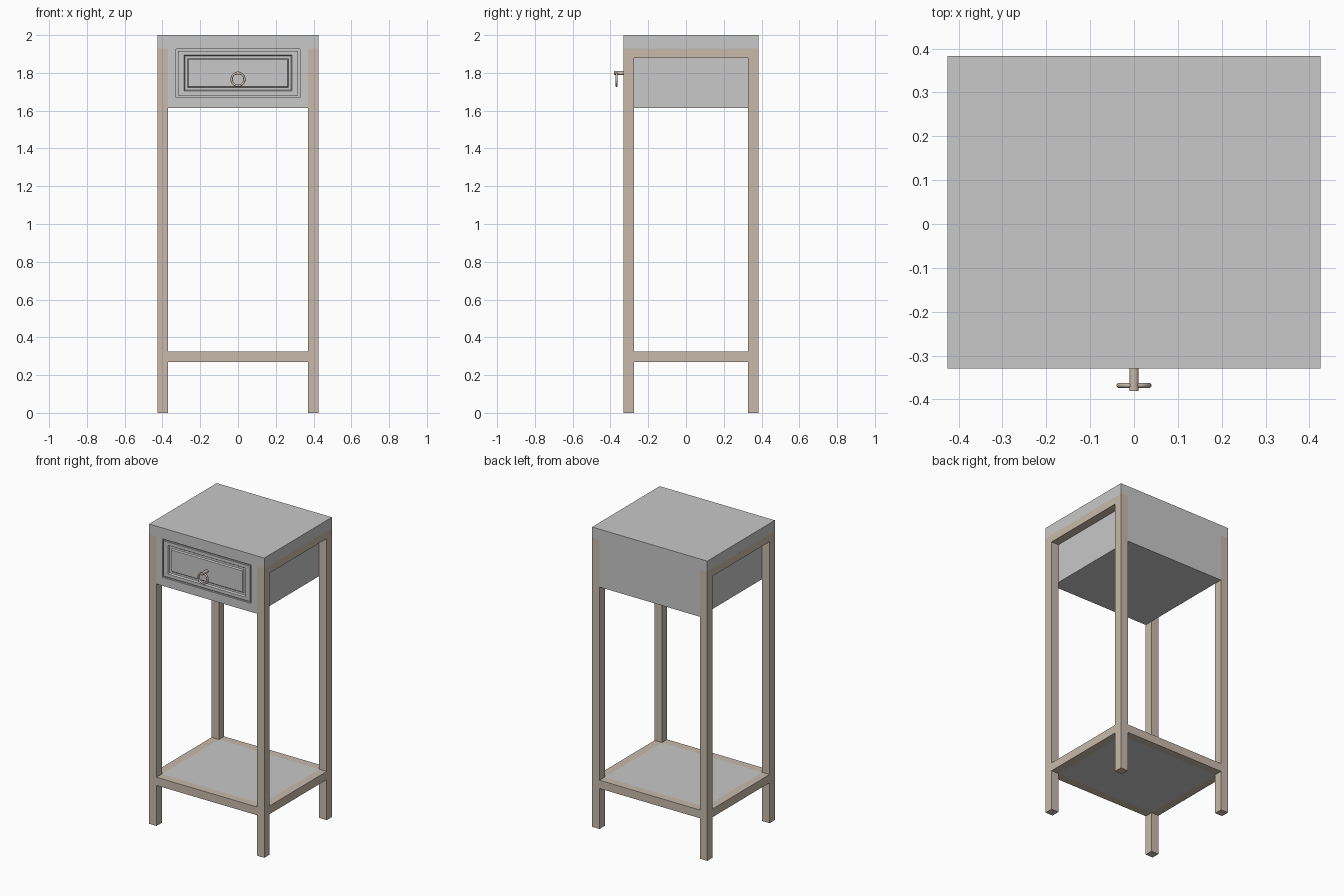
import bpy, bmesh, math
from mathutils import Matrix

if "Cube" in bpy.data.objects:
    bpy.data.objects.remove(bpy.data.objects["Cube"])


def material(name, rgb):
    m = bpy.data.materials.new(name)
    m.diffuse_color = (*rgb, 1)
    m.use_nodes = True
    m.node_tree.nodes["Principled BSDF"].inputs["Base Color"].default_value = m.diffuse_color
    return m


GREY = material("grey paint", (0.58, 0.58, 0.58))
TAN = material("pale wood", (0.58, 0.49, 0.41))

X, Y0, Y1, W = 0.425, -0.33, 0.383, 0.055   # half width, front, back, leg width
XI, YI0, YI1 = X - W, Y0 + W, Y1 - W        # inner faces of the legs
LEG_TOP, BODY_LOW = 1.928, 1.614
SHELF_LOW, SHELF_TOP = 0.27, 0.325


def finish(name, bm, mat):
    bmesh.ops.recalc_face_normals(bm, faces=bm.faces)
    me = bpy.data.meshes.new(name)
    bm.to_mesh(me)
    bm.free()
    me.materials.append(mat)
    ob = bpy.data.objects.new(name, me)
    bpy.context.collection.objects.link(ob)
    return ob


def box(name, x, y, z, mat):
    bm = bmesh.new()
    size = [b - a for a, b in (x, y, z)]
    mid = [(a + b) / 2 for a, b in (x, y, z)]
    bmesh.ops.create_cube(bm, size=1, matrix=Matrix.Translation(mid) @ Matrix.Diagonal((*size, 1)))
    return finish(name, bm, mat)


# Top slab
box("top", (-X, X), (Y0, Y1), (LEG_TOP, 2), GREY)

# Legs, side top rails and shelf rails
for s, side in ((-1, "left"), (1, "right")):
    xs = sorted((s * XI, s * X))
    box(side + "_front_leg", xs, (Y0, YI0), (0, LEG_TOP), TAN)
    box(side + "_back_leg", xs, (YI1, Y1), (0, LEG_TOP), TAN)
    box(side + "_top_rail", xs, (YI0, YI1), (1.878, LEG_TOP), TAN)
    box(side + "_shelf_rail", xs, (YI0, YI1), (SHELF_LOW, SHELF_TOP), TAN)
box("front_shelf_rail", (-XI, XI), (Y0, YI0), (SHELF_LOW, SHELF_TOP), TAN)
box("back_shelf_rail", (-XI, XI), (YI1, Y1), (SHELF_LOW, SHELF_TOP), TAN)
box("shelf", (-XI, XI), (YI0, YI1), (SHELF_LOW, SHELF_TOP), GREY)

# Drawer case: nested rectangles lofted from the back to the moulded front
# Each step: half width, half height, depth behind the front
MID = 1.799
steps = [(0.328, 0.128, 0), (0.328, 0.128, 0.012), (0.318, 0.118, 0.012), (0.318, 0.118, 0),
         (0.287, 0.096, 0), (0.281, 0.090, 0.010), (0.268, 0.077, 0.010), (0.262, 0.071, 0.002)]
bm = bmesh.new()


def ring(x, low, high, y):
    return [bm.verts.new(p) for p in ((-x, y, low), (x, y, low), (x, y, high), (-x, y, high))]


rings = [ring(XI, BODY_LOW, LEG_TOP, Y1), ring(XI, BODY_LOW, LEG_TOP, Y0)]
rings += [ring(w, MID - h, MID + h, Y0 + d) for w, h, d in steps]
for a, b in zip(rings, rings[1:]):
    for i in range(4):
        j = (i + 1) % 4
        bm.faces.new((a[i], a[j], b[j], b[i]))
bm.faces.new(rings[0])
bm.faces.new(rings[-1])
finish("drawer_case", bm, GREY)


# Handle post and hanging ring
def smooth(ob, name):
    ob.name = name
    ob.data.materials.append(TAN)
    bpy.ops.object.shade_smooth_by_angle(angle=math.radians(40))


bpy.ops.mesh.primitive_cylinder_add(vertices=20, radius=0.0105, depth=0.056,
                                    location=(0, -0.353, 1.799), rotation=(math.pi / 2, 0, 0))
smooth(bpy.context.object, "handle_post")
bpy.ops.mesh.primitive_torus_add(major_segments=32, minor_segments=10, major_radius=0.034,
                                 minor_radius=0.006, location=(0, -0.368, 1.766),
                                 rotation=(math.pi / 2, 0, 0))
smooth(bpy.context.object, "handle_ring")
